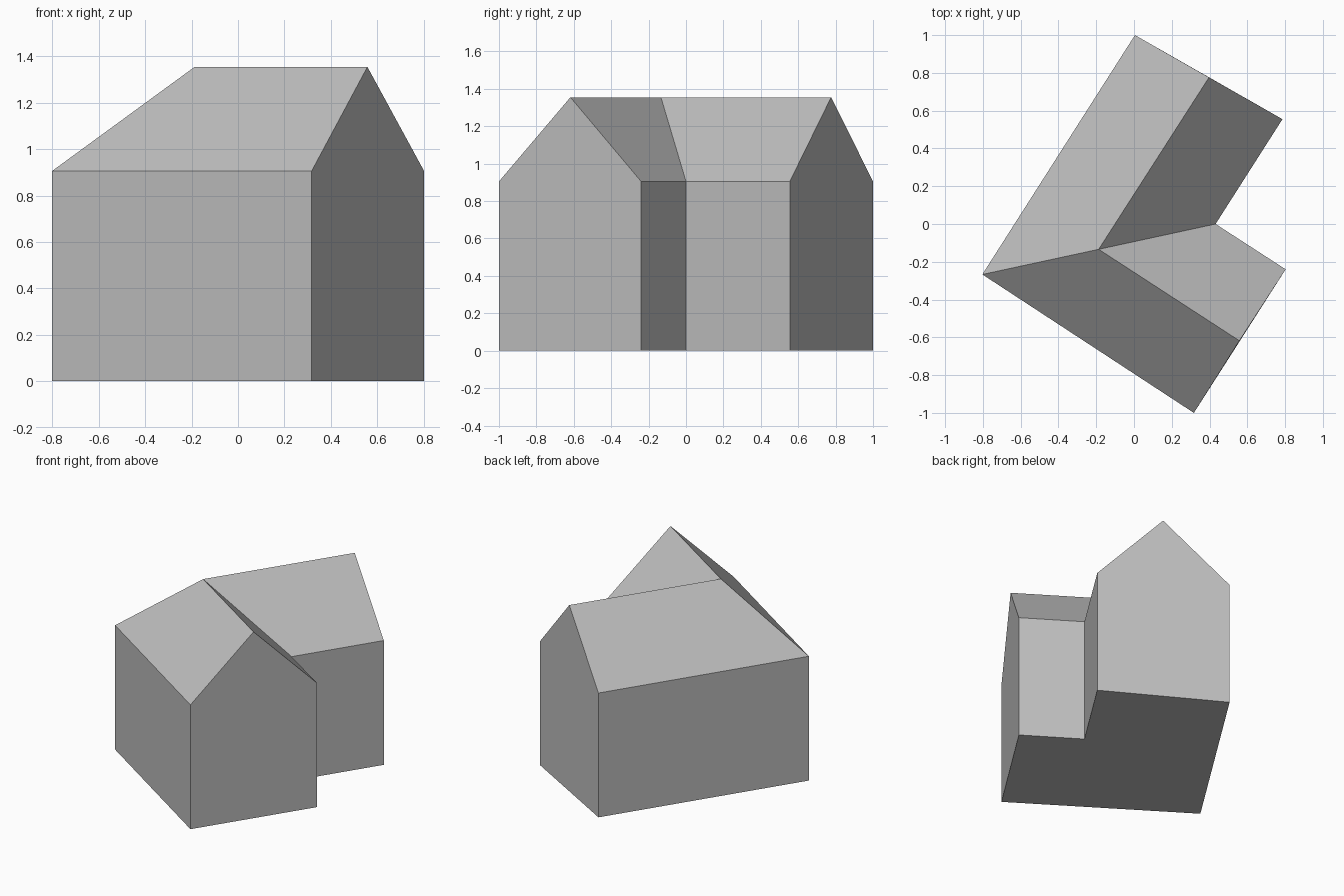
import bpy
import bmesh

cube = bpy.data.objects.get("Cube")
if cube:
    bpy.data.objects.remove(cube, do_unlink=True)

EAVE, RIDGE = 0.905, 1.355

# L-shaped footprint, counterclockwise, and the ridge line over its two wings
corners = {
    "outer": (-0.803, -0.267), "south_a": (0.317, -1.0), "south_b": (0.803, -0.24),
    "inner": (0.432, 0.0), "north_a": (0.786, 0.555), "north_b": (0.005, 1.0),
}
ridge = {"mid": (-0.187, -0.134), "south": (0.558, -0.618), "north": (0.397, 0.776)}

# Single wall and roof colour
grey = bpy.data.materials.new("plain grey")
grey.use_nodes = True
colour = (0.52, 0.52, 0.52, 1)
grey.diffuse_color = colour
grey.node_tree.nodes["Principled BSDF"].inputs["Base Color"].default_value = colour


def base(name):
    return (*corners[name], 0)


def eave(name):
    return (*corners[name], EAVE)


def top(name):
    return (*ridge[name], RIDGE)


def build(name, faces):
    bm = bmesh.new()
    for face in faces:
        bm.faces.new([bm.verts.new(p) for p in face])
    bmesh.ops.remove_doubles(bm, verts=bm.verts, dist=0.0001)
    mesh = bpy.data.meshes.new(name)
    bm.to_mesh(mesh)
    bm.free()
    mesh.materials.append(grey)
    obj = bpy.data.objects.new(name, mesh)
    bpy.context.collection.objects.link(obj)


# Walls: one face per side, with the two end walls rising to gable peaks, plus floor
names = list(corners)
gables = {"south_a": "south", "north_a": "north"}
walls = [[base(n) for n in reversed(names)]]
for a, b in zip(names, names[1:] + names[:1]):
    peak = [top(gables[a])] if a in gables else []
    walls.append([base(a), base(b), eave(b), *peak, eave(a)])
build("house_walls", walls)

# Roof: two slopes per wing, meeting at the hip and valley
slopes = [("outer", "south_a", "south", "mid"), ("south_b", "inner", "mid", "south"),
          ("inner", "north_a", "north", "mid"), ("north_b", "outer", "mid", "north")]
build("gabled_roof", [[eave(a), eave(b), top(c), top(d)] for a, b, c, d in slopes])
